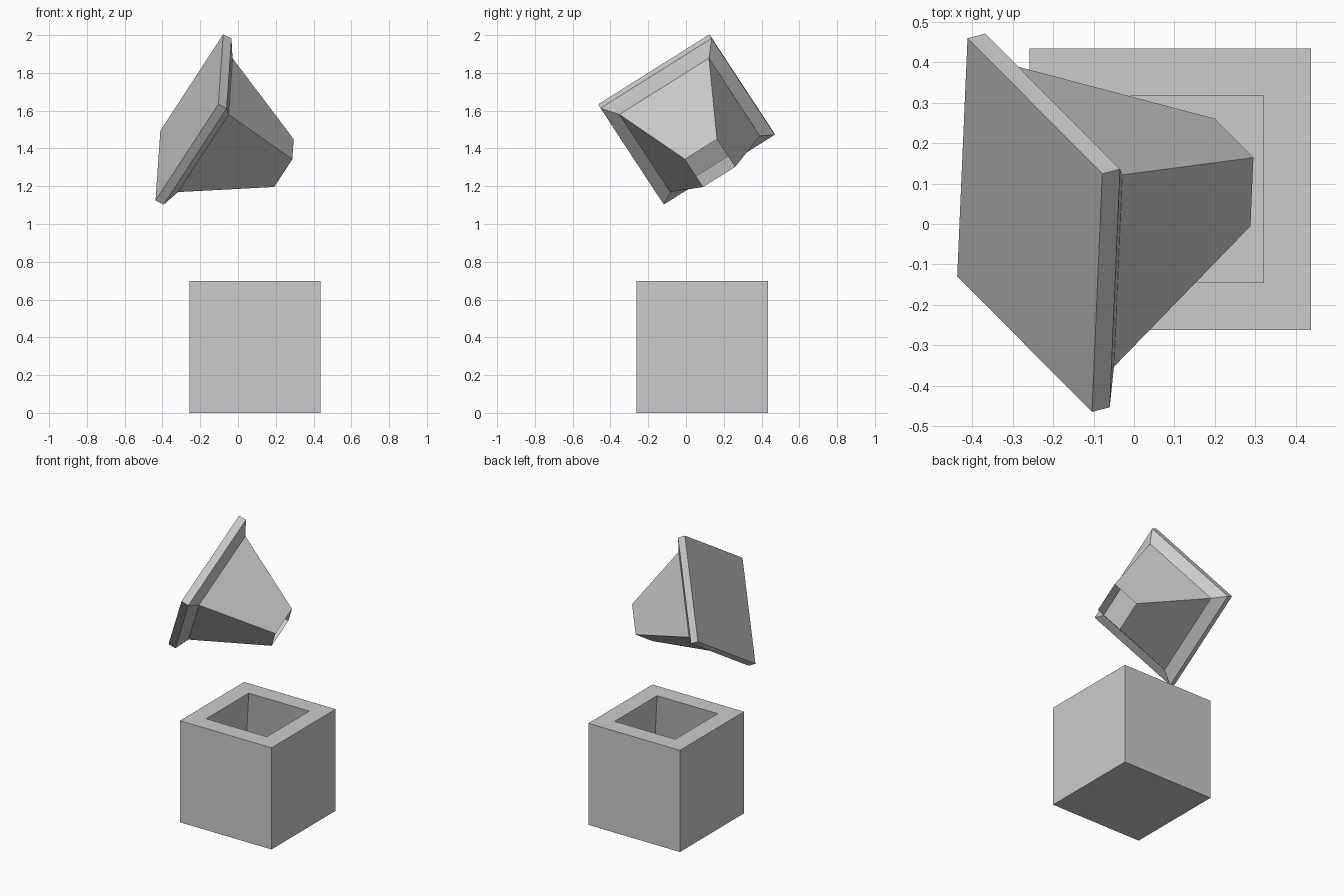
import bpy
import bmesh
from mathutils import Matrix, Vector

if "Cube" in bpy.data.objects:
    bpy.data.objects.remove(bpy.data.objects["Cube"])

grey = bpy.data.materials.new("plain_grey")
grey.use_nodes = True
grey.diffuse_color = (0.6, 0.6, 0.6, 1)
grey.node_tree.nodes["Principled BSDF"].inputs["Base Color"].default_value = (0.6, 0.6, 0.6, 1)


def square_loft(name, rings, matrix, cap_end):
    """Join square rings, each given as (half width, height)."""
    bm = bmesh.new()
    loops = [[bm.verts.new((x * h, y * h, z)) for x, y in ((-1, -1), (1, -1), (1, 1), (-1, 1))]
             for h, z in rings]
    bm.faces.new(loops[0])
    if cap_end:
        bm.faces.new(loops[-1])
    for a, b in zip(loops, loops[1:]):
        for i in range(4):
            j = (i + 1) % 4
            bm.faces.new((a[i], a[j], b[j], b[i]))
    bmesh.ops.recalc_face_normals(bm, faces=bm.faces)
    mesh = bpy.data.meshes.new(name)
    bm.to_mesh(mesh)
    bm.free()
    mesh.materials.append(grey)
    obj = bpy.data.objects.new(name, mesh)
    obj.matrix_world = matrix
    bpy.context.collection.objects.link(obj)
    return obj


SIDE = 0.3475

# Box with a square mouth and a cavity that widens towards the floor
square_loft("box", [(SIDE, 0), (SIDE, 0.697), (0.23, 0.697), (SIDE - 0.005, 0.01)],
            Matrix.Translation((0.09, 0.086, 0)), True)

# Tilted lid: slab, bevelled shoulder and hollow tapered plug, open at the tip
u = Vector((0.479, -0.482, 0.734)).normalized()
v = Vector((0.033, 0.85, 0.526))
v = (v - u * v.dot(u)).normalized()
tilt = Matrix((u, v, u.cross(v))).transposed().to_4x4()
square_loft("lid", [(SIDE, 0), (SIDE, -0.05), (0.28, -0.096), (0.1, -0.571)],
            Matrix.Translation((-0.2575, -0.0025, 1.564)) @ tilt, False)
